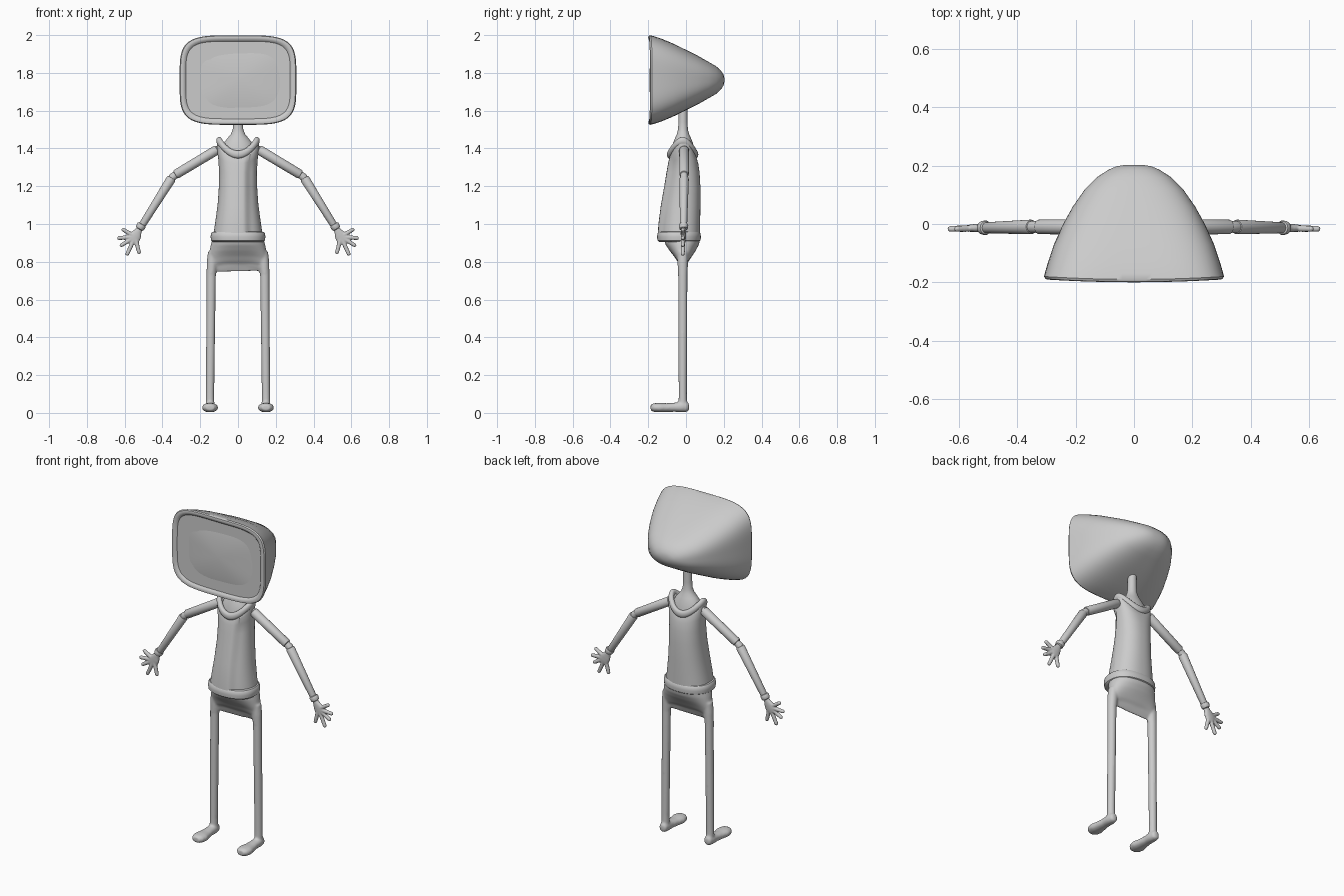
import bpy, bmesh
from math import sin, cos, tau
from mathutils import Vector as V

cube = bpy.data.objects.get("Cube")
if cube:
    bpy.data.objects.remove(cube)

grey = bpy.data.materials.new("plain grey")
grey.use_nodes = True
tone = (0.6, 0.6, 0.6, 1)
grey.diffuse_color = tone
grey.node_tree.nodes["Principled BSDF"].inputs["Base Color"].default_value = tone


def ring(c, u, v, n=2.0, count=48):
    """Superellipse points around c, with half axes u and v."""
    out = []
    for i in range(count):
        co, si = cos(tau * i / count), sin(tau * i / count)
        r = (abs(co) ** n + abs(si) ** n) ** (-1 / n)
        out.append(V(c) + V(u) * co * r + V(v) * si * r)
    return out


def loft(bm, rings, closed=False):
    """Skin a list of rings, capping the ends unless closed."""
    rows = [[bm.verts.new(p) for p in r] for r in rings]
    pairs = list(zip(rows, rows[1:])) + ([(rows[-1], rows[0])] if closed else [])
    for a, b in pairs:
        for i in range(len(a)):
            j = (i + 1) % len(a)
            bm.faces.new((a[i], a[j], b[j], b[i]))
    if not closed:
        bm.faces.new(rows[0])
        bm.faces.new(rows[-1])


def tube(bm, stops, count=24):
    """Round tube through (point, radius) stops."""
    pts = [V(p) for p, r in stops]
    rings = []
    for i, (p, r) in enumerate(stops):
        d = (pts[min(i + 1, len(pts) - 1)] - pts[max(i - 1, 0)]).normalized()
        side = V((0, 1, 0)) if abs(d.y) < 0.9 else V((1, 0, 0))
        u = d.cross(side).normalized()
        rings.append(ring(p, u * r, d.cross(u) * r, 2, count))
    loft(bm, rings)


def sleeve(bm, a, b, ra, rb):
    """Straight tube with softly rounded ends."""
    a, b = V(a), V(b)
    d = (b - a).normalized() * 0.008
    tube(bm, [(a, ra * .65), (a + d * .35, ra * .9), (a + d, ra),
              (b - d, rb), (b - d * .35, rb * .9), (b, rb * .65)])


def finish(name, bm, voxel=0, mirror=False, angle=40):
    bmesh.ops.recalc_face_normals(bm, faces=bm.faces)
    me = bpy.data.meshes.new(name)
    bm.to_mesh(me)
    bm.free()
    me.materials.append(grey)
    ob = bpy.data.objects.new(name, me)
    bpy.context.collection.objects.link(ob)
    bpy.ops.object.select_all(action='DESELECT')
    ob.select_set(True)
    bpy.context.view_layer.objects.active = ob
    bpy.ops.object.shade_smooth_by_angle(angle=angle * tau / 360)
    if voxel:
        m = ob.modifiers.new("blend", 'REMESH')
        m.mode, m.voxel_size, m.use_smooth_shade = 'VOXEL', voxel, True
        s = ob.modifiers.new("soften", 'SMOOTH')
        s.factor, s.iterations = 0.5, 6
    if mirror:
        ob.modifiers.new("mirror", 'MIRROR')
    return ob


# Head: a rounded box shell narrowing to a blunt back
def head_ring(y, hw, hh, n, bulge=0.0):
    pts = ring((0, y, 1.762), (hw, 0, 0), (0, 0, hh), n, 96)
    for p in pts:
        p.y -= bulge * (1 - (p.x / 0.31) ** 2)
    return pts


bm = bmesh.new()
loft(bm, [head_ring(*s) for s in (
    (.203, .03, .012, 2), (.198, .06, .03, 2), (.185, .09, .05, 2.2), (.16, .128, .073, 2.4),
    (.12, .168, .096, 2.7), (.06, .21, .13, 3), (0, .243, .16, 3.3),
    (-.07, .275, .194, 3.7), (-.13, .295, .219, 4), (-.165, .305, .232, 4.2, .004),
    (-.18, .309, .237, 4.3, .01), (-.188, .304, .233, 4.4, .01),
    (-.19, .295, .224, 4.5, .01), (-.186, .283, .212, 4.6, .01),
    (-.178, .276, .205, 4.7, .01))])
finish("head_shell", bm)

# Screen: a gently bulging panel inside the rim
bm = bmesh.new()
loft(bm, [head_ring(-.165, .277, .206, 4.7)] +
     [head_ring(-.174 - .02 * (1 - t * t), .274 * t, .203 * t, 2.5 + 2.2 * t)
      for t in (1, .9, .75, .6, .4, .2, .05)])
finish("screen", bm)

# Neck flaring into the shoulders
bm = bmesh.new()
loft(bm, [ring((0, -.016, z), (hx, 0, 0), (0, hy, 0)) for z, hx, hy in (
    (1.35, .095, .07), (1.40, .088, .06), (1.43, .075, .052), (1.455, .055, .042),
    (1.475, .038, .033), (1.50, .028, .026), (1.54, .025, .024), (1.64, .024, .023))])
finish("neck", bm)

# Jacket body: saddle-shaped top edge and an overlapping front
def jacket_ring(z, hx, front, back, dip):
    pts = ring((0, (front + back) / 2, z), (hx, 0, 0), (0, (back - front) / 2, 0), 2.3, 96)
    for p in pts:
        p.z -= dip * max(0, 1 - (p.x / hx) ** 2)
        if p.y < -.03:
            t = min(1, max(0, (p.x - .03) / .04))
            p.y += .016 * t * t * (3 - 2 * t) * min(1, (1.4 - z) / .05 if z < 1.4 else 0)
    return pts


bm = bmesh.new()
loft(bm, [jacket_ring(*s) for s in (
    (.93, .132, -.15, .074, 0), (1.0, .122, -.146, .075, 0), (1.1, .108, -.133, .076, 0),
    (1.2, .101, -.115, .076, 0), (1.28, .1, -.104, .072, .01), (1.35, .105, -.095, .065, .03),
    (1.40, .112, -.088, .056, .05), (1.43, .112, -.08, .048, .065),
    (1.44, .1, -.07, .04, .07))])
finish("jacket", bm)

# Collar: a round band following the saddle
bm = bmesh.new()
rings = []
for i in range(64):
    a = tau * i / 64
    c = V((.1 * cos(a), -.018 + .068 * sin(a), 1.368 + .072 * cos(a) ** 2))
    out = V((cos(a), sin(a), 0))
    rings.append(ring(c, out * .015, (0, 0, .021), 2.3, 16))
loft(bm, rings, closed=True)
finish("collar", bm)

# Waistband of the jacket
bm = bmesh.new()
loft(bm, [ring((0, -.037, z), (.145 - d, 0, 0), (0, .116 - d, 0), 2.3, 64) for z, d in (
    (.905, .022), (.906, .01), (.913, .002), (.932, 0), (.95, .002), (.958, .008), (.96, .022))])
finish("waistband", bm)

# Trousers, legs and feet blended into one form
bm = bmesh.new()
rings = []
for z, hx, cy, hy, sag in ((.925, .134, -.022, .098, 0), (.89, .144, -.02, .088, 0),
                           (.86, .152, -.018, .07, .01), (.83, .159, -.016, .048, .025),
                           (.805, .163, -.016, .032, .04), (.788, .158, -.016, .018, .045)):
    pts = ring((0, cy, z), (hx, 0, 0), (0, hy, 0), 2.2, 64)
    for p in pts:
        p.z -= sag * (p.x / hx) ** 4
    rings.append(pts)
loft(bm, rings)
for s in (-1, 1):
    tube(bm, [((s * x, -.017, z), r) for x, z, r in (
        (.13, .85, .03), (.138, .79, .028), (.142, .73, .025), (.143, .6, .024),
        (.146, .3, .023), (.148, .1, .022), (.148, .03, .023))])
    loft(bm, [ring((s * x, y, z), (w, 0, 0), (0, 0, h), 2.2, 32) for x, y, z, w, h in (
        (.148, .016, .032, .012, .016), (.148, .008, .032, .023, .026),
        (.148, -.02, .032, .028, .028), (.148, -.06, .03, .028, .024),
        (.148, -.1, .028, .034, .023), (.148, -.14, .028, .043, .025),
        (.148, -.17, .028, .037, .023), (.148, -.187, .028, .022, .015))])
finish("trousers_and_feet", bm, voxel=.006)

# Sleeves with slim joints between them
bm = bmesh.new()
sleeve(bm, (.108, -.01, 1.395), (.333, -.01, 1.26), .026, .025)
finish("upper_sleeve", bm, mirror=True)
bm = bmesh.new()
tube(bm, [((.085, -.01, 1.408), .019), ((.13, -.01, 1.382), .019)])
tube(bm, [((.32, -.01, 1.268), .018), ((.347, -.01, 1.248), .021), ((.365, -.01, 1.22), .018)])
finish("arm_joint", bm, mirror=True)
bm = bmesh.new()
sleeve(bm, (.35, -.01, 1.245), (.51, -.013, .99), .025, .019)
finish("lower_sleeve", bm, mirror=True)
bm = bmesh.new()
sleeve(bm, (.507, -.013, 1.0), (.523, -.013, .972), .025, .023)
finish("cuff", bm, mirror=True)

# Hand: flat palm with spread fingers
bm = bmesh.new()
d, w = V((.5, 0, -.86)), V((.86, 0, .5))
loft(bm, [ring(V((.515, -.014, .985)) + d * t, w * a, (0, b, 0), 2.2, 24) for t, a, b in (
    (0, .014, .013), (.025, .019, .014), (.05, .03, .014), (.075, .033, .013), (.095, .022, .01))])
palm = V((.545, -.015, .932))
for x, z in ((.615, .975), (.64, .925), (.625, .883), (.59, .833), (.522, .842)):
    tip = V((x, -.017, z))
    tube(bm, [(palm, .012), (palm.lerp(tip, .5), .0115), (palm.lerp(tip, .92), .0105),
              (tip, .006)], 12)
finish("hand", bm, voxel=.0035, mirror=True)
